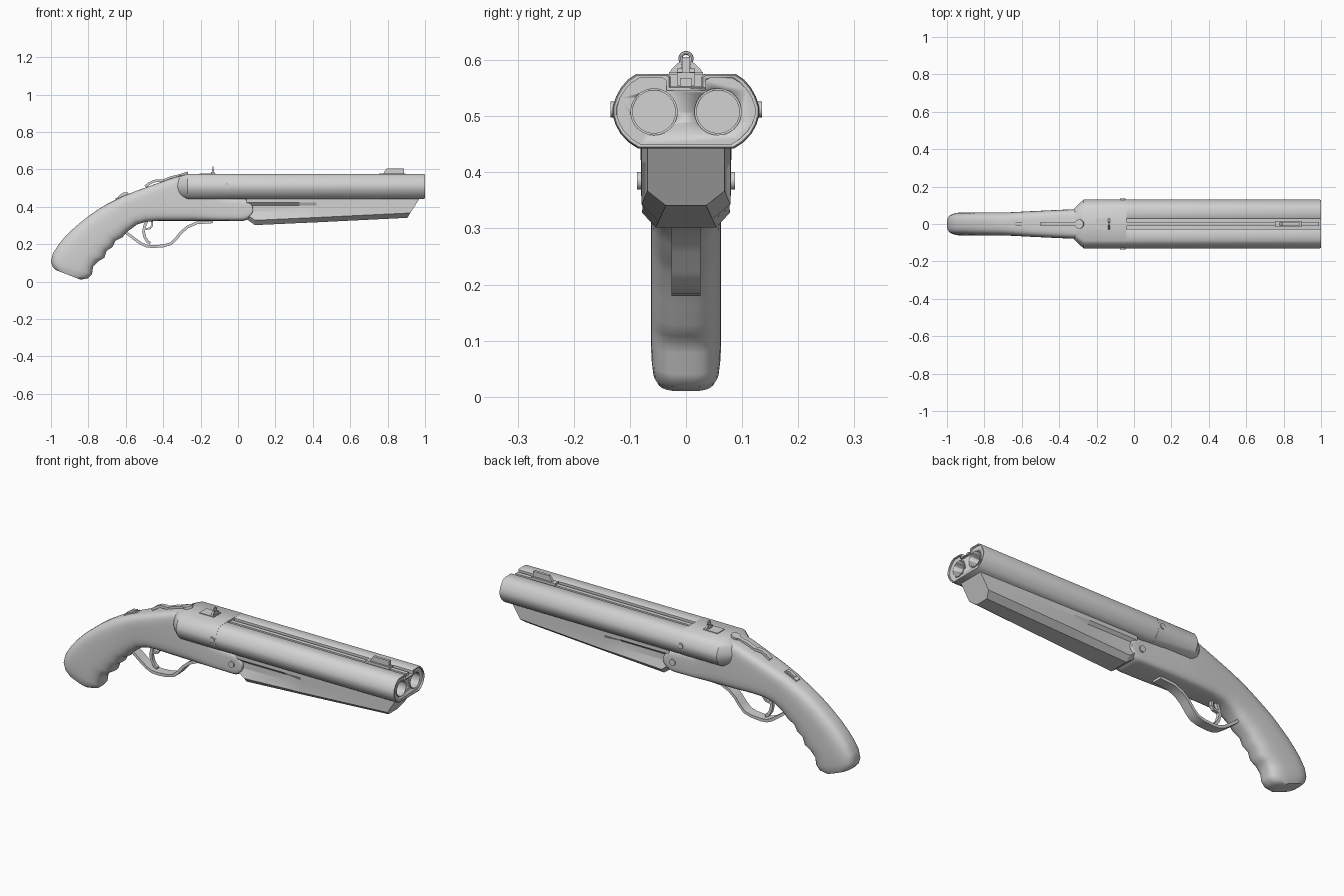
import bpy, bmesh, math
from mathutils import Vector

if "Cube" in bpy.data.objects:
    bpy.data.objects.remove(bpy.data.objects["Cube"])

grey = bpy.data.materials.new("plain grey")
grey.diffuse_color = (0.65, 0.65, 0.65, 1)
grey.use_nodes = True
grey.node_tree.nodes["Principled BSDF"].inputs["Base Color"].default_value = grey.diffuse_color


def finish(name, bm, angle=35):
    bmesh.ops.recalc_face_normals(bm, faces=bm.faces[:])
    me = bpy.data.meshes.new(name)
    bm.to_mesh(me)
    bm.free()
    me.materials.append(grey)
    ob = bpy.data.objects.new(name, me)
    bpy.context.collection.objects.link(ob)
    bpy.ops.object.select_all(action='DESELECT')
    ob.select_set(True)
    bpy.context.view_layer.objects.active = ob
    bpy.ops.object.shade_smooth_by_angle(angle=math.radians(angle))
    return ob


def loft(name, rings, angle=35):
    """Skin equal-length closed rings of points and cap both ends."""
    bm = bmesh.new()
    vs = [[bm.verts.new(p) for p in r] for r in rings]
    n = len(vs[0])
    for a, b in zip(vs, vs[1:]):
        for i in range(n):
            j = (i + 1) % n
            bm.faces.new((a[i], a[j], b[j], b[i]))
    bm.faces.new(vs[0])
    bm.faces.new(vs[-1])
    return finish(name, bm, angle)


def strip(name, path, thick, half):
    """Flat bar following an (x, z) path, extruded sideways."""
    pts = [Vector((x, 0, z)) for x, z in path]
    rings = []
    for i, p in enumerate(pts):
        d = (pts[min(i + 1, len(pts) - 1)] - pts[max(i - 1, 0)]).normalized()
        nrm = Vector((-d.z, 0, d.x)) * thick / 2
        rings.append([p + nrm * s + Vector((0, half * t, 0))
                      for s, t in ((1, 1), (1, -1), (-1, -1), (-1, 1))])
    return loft(name, rings, 40)


def box(name, x0, x1, hy, z0, z1):
    return loft(name, [[(x, -hy, z0), (x, hy, z0), (x, hy, z1), (x, -hy, z1)] for x in (x0, x1)])


def cylinder(name, centre, axis, r, h, n=32):
    c, a = Vector(centre), Vector(axis)
    u = a.orthogonal().normalized()
    v = a.cross(u)
    return loft(name, [[c + a * s * h / 2 + (u * math.cos(2 * math.pi * i / n)
                        + v * math.sin(2 * math.pi * i / n)) * r for i in range(n)]
                       for s in (-1, 1)])


def cut(ob, cutter):
    m = ob.modifiers.new("cut", 'BOOLEAN')
    m.operation, m.object, m.solver = 'DIFFERENCE', cutter, 'EXACT'
    bpy.ops.object.select_all(action='DESELECT')
    bpy.context.view_layer.objects.active = ob
    ob.select_set(True)
    bpy.ops.object.modifier_apply(modifier=m.name)
    bpy.data.objects.remove(cutter)


# Barrel cross-section: flat-topped oval with a sighting channel
OVAL = [(.088, .575), (.103, .565), (.115, .551), (.124, .535), (.13, .517), (.13, .502),
        (.125, .485), (.116, .469), (.102, .454), (.085, .443)]
ZC = .509


def barrel_ring(x, off=0.0, notch=True, sy=1, sz=1):
    sy, sz = sy * (1 - off / .13), sz * (1 - off / .066)
    half = [(y * sy, ZC + (z - ZC) * sz) for y, z in OVAL]
    if notch:
        top = half[0][1]
        half = [(.028 + off, .553 - off), (.028 + off, top - .004), (.034 + off, top)] + half
    return [(x, y, z) for y, z in half] + [(x, -y, z) for y, z in reversed(half)]


barrels = loft("twin_barrels", [barrel_ring(-.1), barrel_ring(.994), barrel_ring(1.0, .002)])
cut(barrels, loft("muzzle_recess_cutter", [barrel_ring(.992, .007), barrel_ring(1.02, .007)]))
for s in (-1, 1):
    cut(barrels, cylinder("bore_cutter", (.95, s * .057, .508), (1, 0, 0), .039, .3, 40))
    # Thin liner standing proud inside each bore
    liner = cylinder("bore_liner", (.93, s * .057, .508), (1, 0, 0), .042, .13, 40)
    cut(liner, cylinder("liner_cutter", (.93, s * .057, .508), (1, 0, 0), .038, .2, 40))

# Breech block with tapered rear
loft("breech", [barrel_ring(-.325, 0, False, .58, .6), barrel_ring(-.31, 0, False, .72, .82),
                barrel_ring(-.27, 0, False, 1.0, 1.0), barrel_ring(-.04, 0, False, 1.005, 1.01)])
for s in (-1, 1):
    cylinder("latch_pin", (-.06, s * .129, .512), (0, 1, 0), .014, .012, 16)
    cylinder("hinge_pin", (.02, s * .081, .385), (0, 1, 0), .016, .012, 20)

# Sighting rib along the channel, with side rails
box("sighting_rib", -.05, .99, .011, .55, .568)

# Stock and receiver: top x, top z, bottom x, bottom z
SECTIONS = [
    (-.975, .062, -.84, .010), (-.992, .080, -.80, .018), (-1.0, .110, -.78, .040),
    (-.990, .150, -.775, .078), (-.960, .198, -.748, .108), (-.930, .235, -.714, .127),
    (-.890, .275, -.702, .165), (-.850, .310, -.670, .185), (-.800, .350, -.656, .217),
    (-.750, .385, -.618, .237), (-.700, .415, -.590, .268), (-.620, .455, -.540, .305),
    (-.540, .487, -.490, .320), (-.440, .523, -.420, .325), (-.340, .558, -.340, .325),
    (-.280, .573, -.280, .325), (-.240, .550, -.240, .325), (-.10, .455, -.10, .325)]
for k in range(7):
    a = math.radians(k * 13.5)
    SECTIONS.append((.02 + .06 * math.sin(a), .385 + .061 * math.cos(a),
                     .02 + .06 * math.sin(a), .385 - .061 * math.cos(a)))


def stock_ring(k, sec, n=32):
    tx, tz, bx, bz = sec
    t = min(max((tx + .7) / .4, 0), 1)
    w = .063 + .017 * t
    w *= (.82, .93, .98)[k] if k < 3 else 1
    power = 2 / (3.2 + 2.3 * t)
    ring = []
    for i in range(n):
        a = 2 * math.pi * (i + .5) / n
        c, s = math.cos(a), math.sin(a)
        u = math.copysign(abs(c) ** power, c) / 2
        v = math.copysign(abs(s) ** power, s)
        ring.append(((tx + bx) / 2 + u * (tx - bx), w * v, (tz + bz) / 2 + u * (tz - bz)))
    return ring


loft("stock_and_receiver", [stock_ring(k, s) for k, s in enumerate(SECTIONS)], 45)


# Fore-end: chamfered wedge with side finger scoops
def fore_ring(x, bottom, w, base, scoop=0.0, slant=0.0):
    half = [(w, .45), (w, .422), (w - scoop, .408), (w - scoop, .375),
            (w - scoop * .2, bottom + .026), (base, bottom)]
    pts = half + [(-y, z) for y, z in reversed(half)]
    return [(x + slant * (z - bottom) / .11, y, z) for y, z in pts]


loft("fore_end", [fore_ring(.045, .335, .079, .052, .012), fore_ring(.09, .302, .081, .054, .014),
                  fore_ring(.33, .313, .08, .049, .014), fore_ring(.42, .317, .079, .047),
                  fore_ring(.905, .341, .069, .036, 0, .07)], 15)

# Trigger guard and trigger
strip("trigger_guard", [(-.61, .275), (-.59, .256), (-.552, .227), (-.52, .204), (-.488, .19),
                        (-.455, .187), (-.40, .191), (-.36, .202), (-.332, .228), (-.305, .262),
                        (-.27, .292), (-.22, .314), (-.135, .32)], .015, .026)
strip("trigger", [(-.485, .33), (-.50, .295), (-.505, .265), (-.497, .235), (-.482, .212),
                  (-.468, .205)], .015, .009)
strip("trigger_spur", [(-.46, .33), (-.458, .30), (-.47, .285), (-.50, .28)], .01, .009)

# Opening lever and safety slide on the tang
cylinder("lever_pivot", (-.29, 0, .569), (-.31, 0, .95), .024, .024, 24)
strip("opening_lever", [(-.29, .572), (-.36, .556), (-.405, .538), (-.425, .54), (-.45, .537),
                        (-.475, .524), (-.495, .508)], .014, .011)
strip("safety_plate", [(-.655, .44), (-.585, .471)], .008, .015)
strip("safety_button", [(-.637, .452), (-.612, .47), (-.59, .472)], .012, .009)

# Rear aperture sight on its base
box("rear_sight_base", -.205, -.12, .03, .57, .579)
box("rear_sight_hinge", -.145, -.125, .016, .57, .585)
leaf = [(.03, .576), (.026, .584), (.012, .597)]
for s in (-1, 1):
    pts = leaf + [(.008, .594), (.008, .576)]
    loft("rear_sight_leaf", [[(x, s * y, z) for y, z in pts] for x in (-.139, -.129)])
bpy.ops.mesh.primitive_torus_add(location=(-.134, 0, .603), rotation=(0, math.pi / 2, 0),
                                 major_radius=.010, minor_radius=.0035,
                                 major_segments=24, minor_segments=8)
ring = bpy.context.object
ring.name = "rear_sight_ring"
ring.data.materials.append(grey)
bpy.ops.object.shade_smooth_by_angle()

# Front blade sight
loft("front_sight", [[(.765, y, .56), (.795, y, .606), (.888, y, .606), (.888, y, .56)]
                     for y in (-.007, .007)])
box("front_sight_base", .755, .895, .016, .555, .578)
